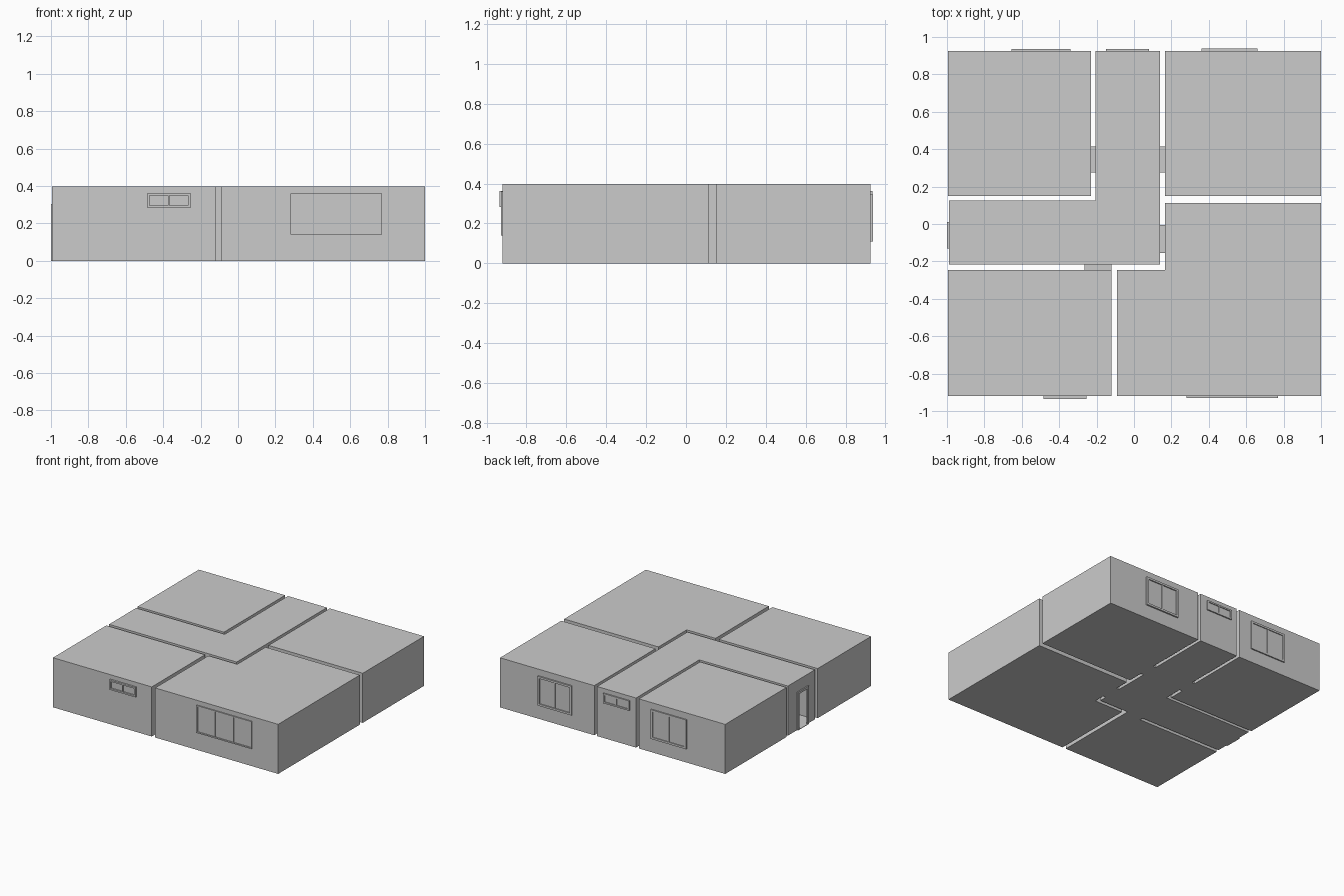
import bpy, bmesh

if "Cube" in bpy.data.objects:
    bpy.data.objects.remove(bpy.data.objects["Cube"])

H = 0.397        # wall height
DOOR_H = 0.305   # doorway height


def finish(name, bm):
    bmesh.ops.recalc_face_normals(bm, faces=bm.faces[:])
    mesh = bpy.data.meshes.new(name)
    bm.to_mesh(mesh)
    bm.free()
    obj = bpy.data.objects.new(name, mesh)
    bpy.context.collection.objects.link(obj)
    return obj


def prism(bm, outline, z0, z1):
    low = [bm.verts.new((x, y, z0)) for x, y in outline]
    high = [bm.verts.new((x, y, z1)) for x, y in outline]
    n = len(outline)
    bm.faces.new(low[::-1])
    bm.faces.new(high)
    sides = []
    for i in range(n):
        j = (i + 1) % n
        sides.append(bm.faces.new((low[i], low[j], high[j], high[i])))
    return low, high, sides


def box(bm, x0, x1, y0, y1, z0, z1):
    prism(bm, [(x0, y0), (x1, y0), (x1, y1), (x0, y1)], z0, z1)


def room(name, outline):
    bm = bmesh.new()
    prism(bm, outline, 0, H)
    finish(name, bm)


def rect(x0, x1, y0, y1):
    return [(x0, y0), (x1, y0), (x1, y1), (x0, y1)]


# Rooms
room("back_left_room", rect(-0.995, -0.23, 0.15, 0.925))
room("back_right_room", rect(0.165, 1, 0.15, 0.925))
room("front_left_room", rect(-0.995, -0.12, -0.92, -0.245))
room("front_right_room", [(-0.09, -0.92), (1, -0.92), (1, 0.113),
                          (0.165, 0.113), (0.165, -0.245), (-0.09, -0.245)])

# L-shaped hall, its left wall replaced by one with an open doorway
HX, D0, D1 = -0.99, -0.13, 0.01
bm = bmesh.new()
low, high, sides = prism(bm, [(HX, -0.217), (0.14, -0.217), (0.14, 0.925),
                              (-0.205, 0.925), (-0.205, 0.125), (HX, 0.125)], 0, H)
bmesh.ops.delete(bm, geom=[sides[-1]], context='FACES_ONLY')
opening = [bm.verts.new((HX, y, z)) for y, z in
           ((D0, 0), (D0, DOOR_H), (D1, DOOR_H), (D1, 0))]
bm.faces.new([low[0]] + opening + [low[-1], high[-1], high[0]])
finish("hall", bm)

# Entrance frame: two jambs, a lintel and a threshold
bm = bmesh.new()
box(bm, -1, HX, D0, D0 + 0.018, 0, DOOR_H)
box(bm, -1, HX, D1 - 0.018, D1, 0, DOOR_H)
box(bm, -1, HX, D0 + 0.018, D1 - 0.018, DOOR_H - 0.018, DOOR_H)
box(bm, -1, HX, D0 + 0.018, D1 - 0.018, 0, 0.004)
finish("entrance_frame", bm)

# Doorways bridging the gaps between the rooms and the hall
for name, x0, x1, y0, y1 in (
        ("back_left_doorway", -0.23, -0.205, 0.275, 0.415),
        ("back_right_doorway", 0.14, 0.165, 0.275, 0.415),
        ("front_right_doorway", 0.14, 0.165, -0.155, -0.005),
        ("front_left_doorway", -0.265, -0.12, -0.245, -0.217)):
    bm = bmesh.new()
    box(bm, x0, x1, y0, y1, 0, DOOR_H)
    finish(name, bm)


def window(name, x0, x1, z0, z1, wall, side, depth, bar, panes):
    """Frame with evenly spaced mullions and a thin pane, on a wall at y."""
    bm = bmesh.new()

    def slab(a, b, c, d, out):
        y0, y1 = sorted((wall, wall + side * out))
        box(bm, a, b, y0, y1, c, d)

    slab(x0, x1, z0, z0 + bar, depth)
    slab(x0, x1, z1 - bar, z1, depth)
    slab(x0, x0 + bar, z0 + bar, z1 - bar, depth)
    slab(x1 - bar, x1, z0 + bar, z1 - bar, depth)
    for i in range(1, panes):
        x = x0 + (x1 - x0) * i / panes
        slab(x - bar / 3, x + bar / 3, z0 + bar, z1 - bar, depth * 0.8)
    slab(x0 + bar, x1 - bar, z0 + bar, z1 - bar, 0.003)
    finish(name, bm)


# Windows
window("front_small_window", -0.485, -0.255, 0.283, 0.362, -0.92, -1, 0.015, 0.012, 2)
window("front_wide_window", 0.28, 0.77, 0.14, 0.36, -0.92, -1, 0.009, 0.01, 3)
window("back_left_window", -0.655, -0.34, 0.11, 0.345, 0.925, 1, 0.01, 0.016, 2)
window("back_small_window", -0.15, 0.08, 0.283, 0.362, 0.925, 1, 0.01, 0.012, 2)
window("back_right_window", 0.36, 0.66, 0.11, 0.345, 0.925, 1, 0.012, 0.016, 2)
